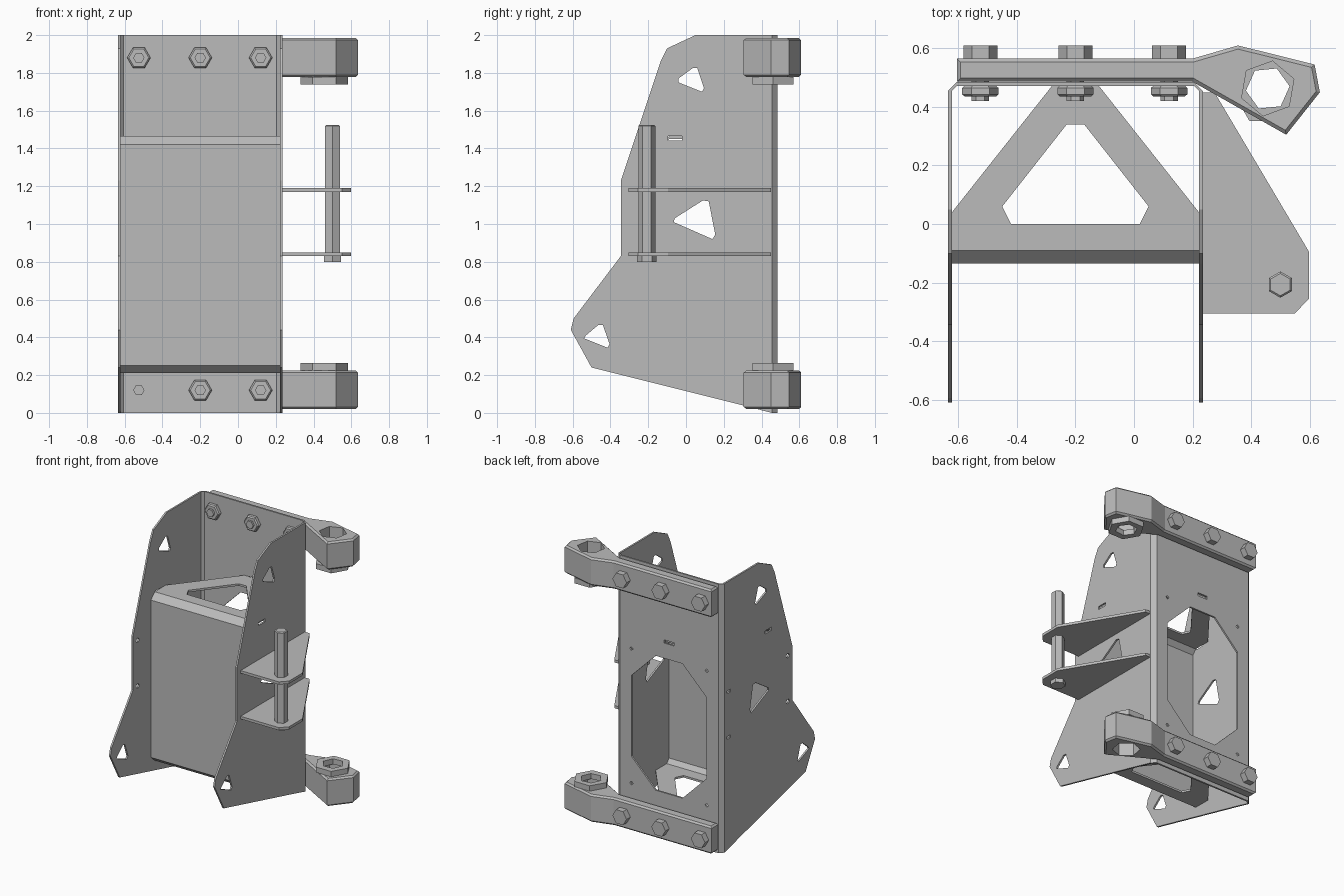
import bpy, bmesh, math
from mathutils import Vector

if "Cube" in bpy.data.objects:
    bpy.data.objects.remove(bpy.data.objects["Cube"])

steel = bpy.data.materials.new("plain_grey_steel")
steel.diffuse_color = (0.5, 0.5, 0.5, 1)
steel.use_nodes = True
steel.node_tree.nodes["Principled BSDF"].inputs["Base Color"].default_value = steel.diffuse_color

MID = -0.2          # centre line of the channel in x
AXES = {'x': lambda u, v, w: (w, u, v),
        'y': lambda u, v, w: (u, w, v),
        'z': lambda u, v, w: (u, v, w)}


def inset(loop, d):
    """Move a counter-clockwise loop inwards by d with mitred corners."""
    out = []
    for i, p in enumerate(loop):
        a, b, c = Vector(loop[i - 1]), Vector(p), Vector(loop[(i + 1) % len(loop)])
        e, f = (b - a).normalized(), (c - b).normalized()
        n, m = Vector((-e.y, e.x)), Vector((-f.y, f.x))
        out.append(tuple(b + (n + m) * (d / (1 + n.dot(m)))))
    return out


def solid(name, axis, outline, lo, hi, holes=(), chamfer=0.0):
    """Extrude an outline with holes along an axis, with optional edge chamfer."""
    bm = bmesh.new()
    caps = ([], [])
    for k, loop in enumerate([outline, *holes]):
        levels = [(loop, lo), (loop, hi)]
        if chamfer and k == 0:
            small = inset(loop, chamfer)
            levels = [(small, lo), (loop, lo + chamfer), (loop, hi - chamfer), (small, hi)]
        rings = [[bm.verts.new(AXES[axis](u, v, w)) for u, v in pts] for pts, w in levels]
        n = len(loop)
        for r, s in zip(rings, rings[1:]):
            for i in range(n):
                j = (i + 1) % n
                bm.faces.new((r[i], r[j], s[j], s[i]))
        for cap, ring in zip(caps, (rings[0], rings[-1])):
            cap += [bm.edges.get((ring[i], ring[(i + 1) % n])) for i in range(n)]
    normal = AXES[axis](0, 0, 1)
    for cap in caps:
        bmesh.ops.triangle_fill(bm, edges=cap, use_beauty=True, normal=normal)
    bmesh.ops.recalc_face_normals(bm, faces=bm.faces)
    mesh = bpy.data.meshes.new(name)
    bm.to_mesh(mesh)
    bm.free()
    mesh.materials.append(steel)
    obj = bpy.data.objects.new(name, mesh)
    bpy.context.collection.objects.link(obj)
    return obj


def ngon(cx, cy, r, n=6, turn=0.0):
    return [(cx + r * math.cos(turn + math.tau * i / n),
             cy + r * math.sin(turn + math.tau * i / n)) for i in range(n)]


def rect(a, b, c, d):
    return [(a, c), (b, c), (b, d), (a, d)]


def flip(loop):
    return [(2 * MID - u, v) for u, v in reversed(loop)]


# Side plates with triangular lightening holes
side = [(0.455, 0), (0.455, 2), (0.05, 2), (-0.1, 1.93), (-0.135, 1.86), (-0.345, 1.23),
        (-0.345, 0.83), (-0.595, 0.5), (-0.61, 0.44), (-0.5, 0.24), (0.3, 0.04)]
side_holes = [
    [(-0.04, 1.75), (-0.04, 1.77), (0.035, 1.825), (0.06, 1.825), (0.095, 1.72), (0.085, 1.7)],
    [(-0.065, 1.01), (-0.06, 1.03), (0.09, 1.125), (0.12, 1.12), (0.155, 0.945), (0.14, 0.92)],
    [(-0.54, 0.395), (-0.53, 0.41), (-0.465, 0.465), (-0.44, 0.465), (-0.405, 0.365), (-0.415, 0.345)],
    rect(-0.095, -0.02, 1.443, 1.467)]
bracket_z = (0.84, 1.18)
mount_holes = [h for z in bracket_z for h in
               (ngon(-0.29, z, 0.018), rect(0.385, 0.425, z - 0.01, z + 0.01))]
solid("left_side_plate", 'x', side, -0.635, -0.622, side_holes + mount_holes)
solid("right_side_plate", 'x', side, 0.222, 0.235, side_holes)

# Back plate with the large eight-sided opening
opening = [(MID + x, 0.83 + z) for x, z in
           [(-0.31, -0.3), (-0.11, -0.5), (0.11, -0.5), (0.31, -0.3),
            (0.31, 0.3), (0.11, 0.5), (-0.11, 0.5), (-0.31, 0.3)]]
back_holes = [opening, rect(MID - 0.04, MID + 0.04, 1.443, 1.467)]
back_holes += [ngon(MID + sx * 0.31, 0.83 + sz * 0.5, 0.014, 4)
               for sx in (-1, 1) for sz in (-1, 1)]
solid("back_plate", 'y', rect(-0.605, 0.205, 0, 2), 0.472, 0.485, back_holes)

# Folded corners of the channel
fold = [(-0.635, 0.455), (-0.622, 0.455), (-0.605, 0.472), (-0.605, 0.485)]
solid("left_fold", 'z', fold, 0, 2)
solid("right_fold", 'z', flip(fold), 0, 2)

# Inner folded panel with its two triangular shelves
solid("inner_panel", 'x',
      [(-0.09, 1.465), (-0.135, 1.42), (-0.135, 0.25), (-0.09, 0.21),
       (-0.09, 0.225), (-0.12, 0.255), (-0.12, 1.415), (-0.09, 1.45)], -0.622, 0.222)
shelf = [(-0.622, -0.09), (0.222, -0.09), (0.222, 0.04), (-0.12, 0.472),
         (-0.28, 0.472), (-0.622, 0.04)]
shelf_hole = [(-0.42, 0), (0.02, 0), (0.05, 0.06), (-0.17, 0.34), (-0.23, 0.34), (-0.45, 0.06)]
solid("upper_shelf", 'z', shelf, 1.45, 1.465, [shelf_hole])
solid("lower_shelf", 'z', shelf, 0.21, 0.225, [shelf_hole])

# Two side brackets holding the upright pin
bracket = [(0.235, -0.305), (0.55, -0.305), (0.598, -0.255), (0.598, -0.095),
           (0.275, 0.45), (0.235, 0.45)]
for label, z in zip(("lower", "upper"), bracket_z):
    solid(label + "_bracket", 'z', bracket, z - 0.01, z + 0.01)
solid("pin", 'z', ngon(0.5, -0.207, 0.045, 6, math.pi / 6), 0.82, 1.525, chamfer=0.006)
solid("pin_head", 'z', ngon(0.5, -0.207, 0.052, 6, math.pi / 6), 0.8, 0.83)

# Hinge arms, bushes and bolts, at top and bottom
arm = [(-0.605, 0.486), (0.2, 0.486), (0.52, 0.305), (0.635, 0.45), (0.617, 0.545),
       (0.355, 0.61), (0.2, 0.565), (-0.605, 0.565)]
for label, lo, hi, ring_lo, ring_hi, bolt_z in (
        ("lower", 0.02, 0.225, 0.225, 0.265, 0.12),
        ("upper", 1.778, 1.985, 1.738, 1.778, 1.88)):
    solid(label + "_hinge_arm", 'z', arm, lo, hi, [ngon(0.457, 0.463, 0.095, 6, 0.35)], 0.012)
    solid(label + "_hinge_bush", 'z', ngon(0.457, 0.46, 0.125), ring_lo, ring_hi,
          [ngon(0.457, 0.463, 0.075, 6, 0.1)])
    for i, x in enumerate((-0.525, -0.2, 0.12)):
        tag = f"{label}_bolt_{i + 1}"
        solid(tag + "_head", 'y', ngon(x, bolt_z, 0.058), 0.56, 0.61)
        solid(tag + "_shank", 'y', ngon(x, bolt_z, 0.03), 0.42, 0.565)
        if (label, i) != ("lower", 0):
            solid(tag + "_nut", 'y', ngon(x, bolt_z, 0.062), 0.435, 0.473, chamfer=0.008)
